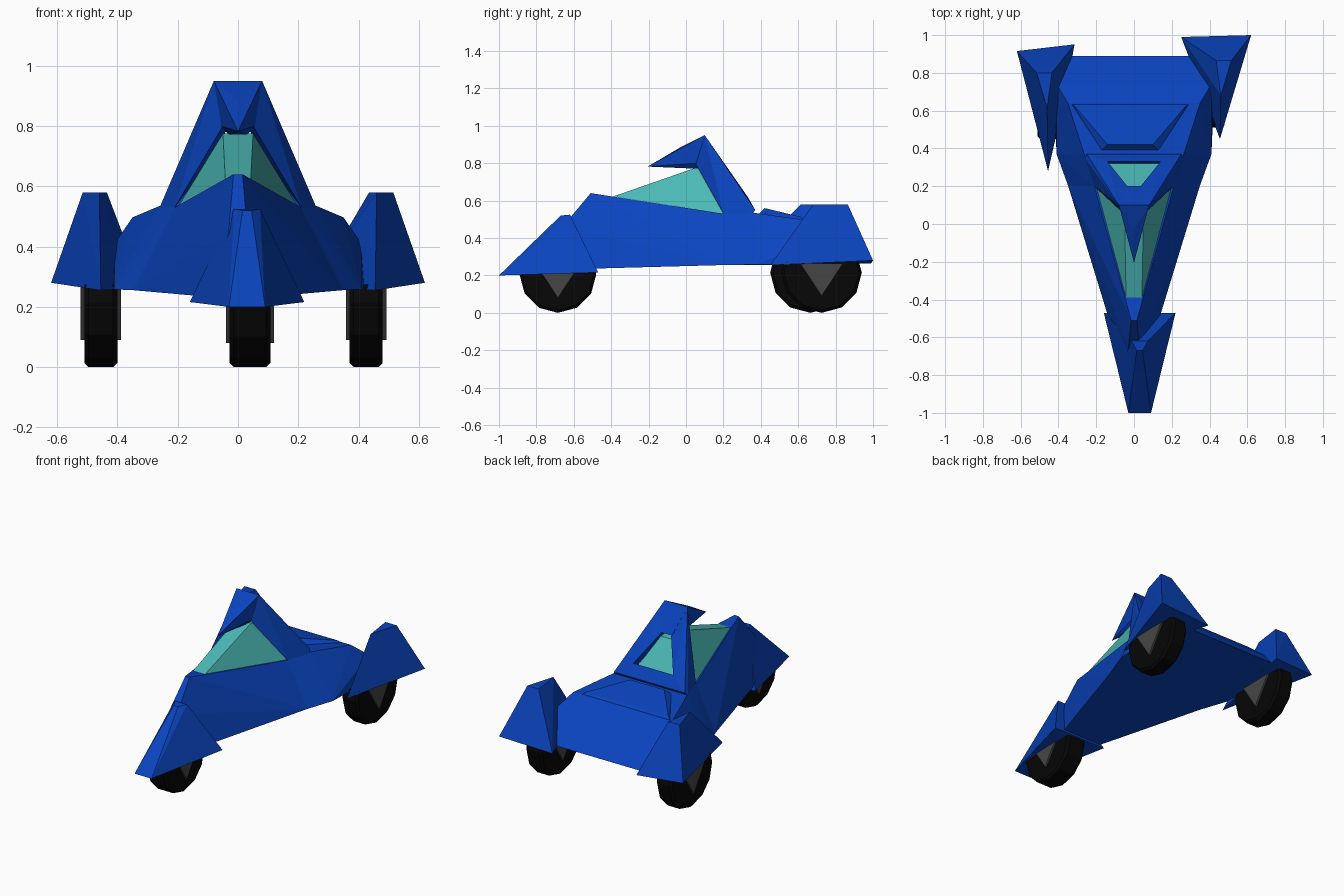
import bpy, bmesh, math
from mathutils import Matrix

if "Cube" in bpy.data.objects:
    bpy.data.objects.remove(bpy.data.objects["Cube"])


def material(name, rgb):
    m = bpy.data.materials.new(name)
    m.diffuse_color = (*rgb, 1)
    m.use_nodes = True
    m.node_tree.nodes["Principled BSDF"].inputs["Base Color"].default_value = m.diffuse_color
    return m


BLUE = material("blue paint", (0.003, 0.058, 0.52))
TEAL = material("teal glass", (0.07, 0.48, 0.46))
BLACK = material("black rubber", (0.002, 0.002, 0.002))
GREY = material("dark metal", (0.06, 0.06, 0.06))


def finish(name, bm, mat):
    bmesh.ops.recalc_face_normals(bm, faces=bm.faces)
    me = bpy.data.meshes.new(name)
    bm.to_mesh(me)
    bm.free()
    me.materials.append(mat)
    ob = bpy.data.objects.new(name, me)
    bpy.context.collection.objects.link(ob)
    return ob


def hull(name, mat, pts, both=False, cx=0.0):
    """Faceted solid around a few corner points, optionally mirrored in x."""
    bm = bmesh.new()
    pts = list(pts)
    if both:
        pts += [(-x, y, z) for x, y, z in pts if x > 0]
    for x, y, z in pts:
        bm.verts.new((x + cx, y, z))
    bmesh.ops.convex_hull(bm, input=bm.verts)
    loose = [v for v in bm.verts if not v.link_faces]
    bmesh.ops.delete(bm, geom=loose, context='VERTS')
    return finish(name, bm, mat)


# Wedge body: nose and rear meet at the widest part of the canopy
joint = [(0.21, 0.2, 0.53), (0.348, 0.2, 0.2555)]
hull("body_nose", BLUE, joint + [
    (0.015, -0.51, 0.64), (0.03, -0.66, 0.46), (0.06, -0.73, 0.235),
    (0.14, -0.48, 0.237), (0.2, -0.24, 0.25)], both=True)
hull("body_rear", BLUE, joint + [
    (0.26, 0.36, 0.535), (0.41, 0.37, 0.258), (0.35, 0.64, 0.497),
    (0.41, 0.74, 0.41), (0.42, 0.6, 0.26), (0.36, 0.89, 0.265)], both=True)

# Raised panel on the rear deck
hull("deck_panel", BLUE, [
    (0.12, 0.42, 0.56), (0.29, 0.62, 0.512),
    (0.15, 0.39, 0.53), (0.32, 0.64, 0.49)], both=True, cx=-0.02)

# Glass canopy
hull("canopy", TEAL, [
    (0.042, -0.39, 0.622), (0.05, 0.05, 0.775), (0.2, 0.2, 0.53),
    (0.14, 0.33, 0.57), (0.045, 0.19, 0.765)], both=True)

# Roll bar: legs, sill below the rear window, pointed crown
for side, word in ((1, "right"), (-1, "left")):
    hull(word + "_roll_bar_leg", BLUE, [(side * x, y, z) for x, y, z in [
        (0.08, 0.10, 0.95), (0.05, 0.05, 0.80), (0.035, 0.2, 0.79),
        (0.21, 0.2, 0.53), (0.26, 0.35, 0.53), (0.25, 0.37, 0.55),
        (0.14, 0.33, 0.62)]])
hull("rear_window_sill", BLUE, [
    (0.25, 0.37, 0.55), (0.26, 0.35, 0.52), (0.14, 0.33, 0.62),
    (0.14, 0.31, 0.53)], both=True)
hull("crown", BLUE, [
    (0.08, 0.10, 0.95), (0.055, 0.05, 0.80), (0.04, 0.2, 0.795),
    (0, -0.03, 0.885), (0, -0.205, 0.782), (0.03, 0.07, 0.77)], both=True)

# Front fender: sloping nose plate and peaked cover
hull("front_fender", BLUE, [
    (0.06, -1.0, 0.2), (0.013, -0.75, 0.40), (0.015, -0.67, 0.52),
    (0.043, -0.62, 0.525), (0.19, -0.47, 0.216)], both=True, cx=0.03)


# Rear fenders, slightly different on each side
def rear_fender(word, side, tip_y, dy):
    hull(word + "_rear_fender", BLUE, [(side * x, y, z) for x, y, z in [
        (0.455, tip_y, 0.255), (0.62, 1.0 + dy * 1.3, 0.28),
        (0.25 - dy, 0.99 + dy * 0.6, 0.265), (0.36, 0.76 + dy, 0.26),
        (0.435, 0.865 + dy, 0.58), (0.515, 0.865 + dy, 0.58),
        (0.46, 0.68 + dy, 0.58)]])


rear_fender("right", 1, 0.45, 0.0)
rear_fender("left", -1, 0.28, -0.065)


# Twelve-sided tyre with bevelled shoulders, cut off inside the fender, and hub
def wheel(word, x, y, r, w, top):
    bm = bmesh.new()
    turn = Matrix.Translation((x, y, r)) @ Matrix.Rotation(math.pi / 2, 4, 'Y')
    bmesh.ops.create_cone(bm, cap_ends=True, segments=12, radius1=r,
                          radius2=r, depth=w, matrix=turn)
    rims = [e for e in bm.edges if any(len(f.verts) > 4 for f in e.link_faces)]
    bmesh.ops.bevel(bm, geom=rims, offset=0.014, segments=1, affect='EDGES')
    cut = bmesh.ops.bisect_plane(
        bm, geom=bm.verts[:] + bm.edges[:] + bm.faces[:],
        plane_co=(0, 0, top), plane_no=(0, 0, 1), clear_outer=True)
    bmesh.ops.holes_fill(bm, edges=[e for e in bm.edges if e.is_boundary])
    finish(word + "_tyre", bm, BLACK)
    hull(word + "_hub", GREY, [
        (x + s * (w / 2 + 0.012), y + a, r + b)
        for s in (-1, 1) for a, b in ((0, -0.125), (-0.115, 0.05), (0.115, 0.05))])


wheel("front", 0.04, -0.685, 0.205, 0.135, 0.235)
wheel("right_rear", 0.425, 0.725, 0.215, 0.11, 0.275)
wheel("left_rear", -0.455, 0.665, 0.215, 0.11, 0.275)
